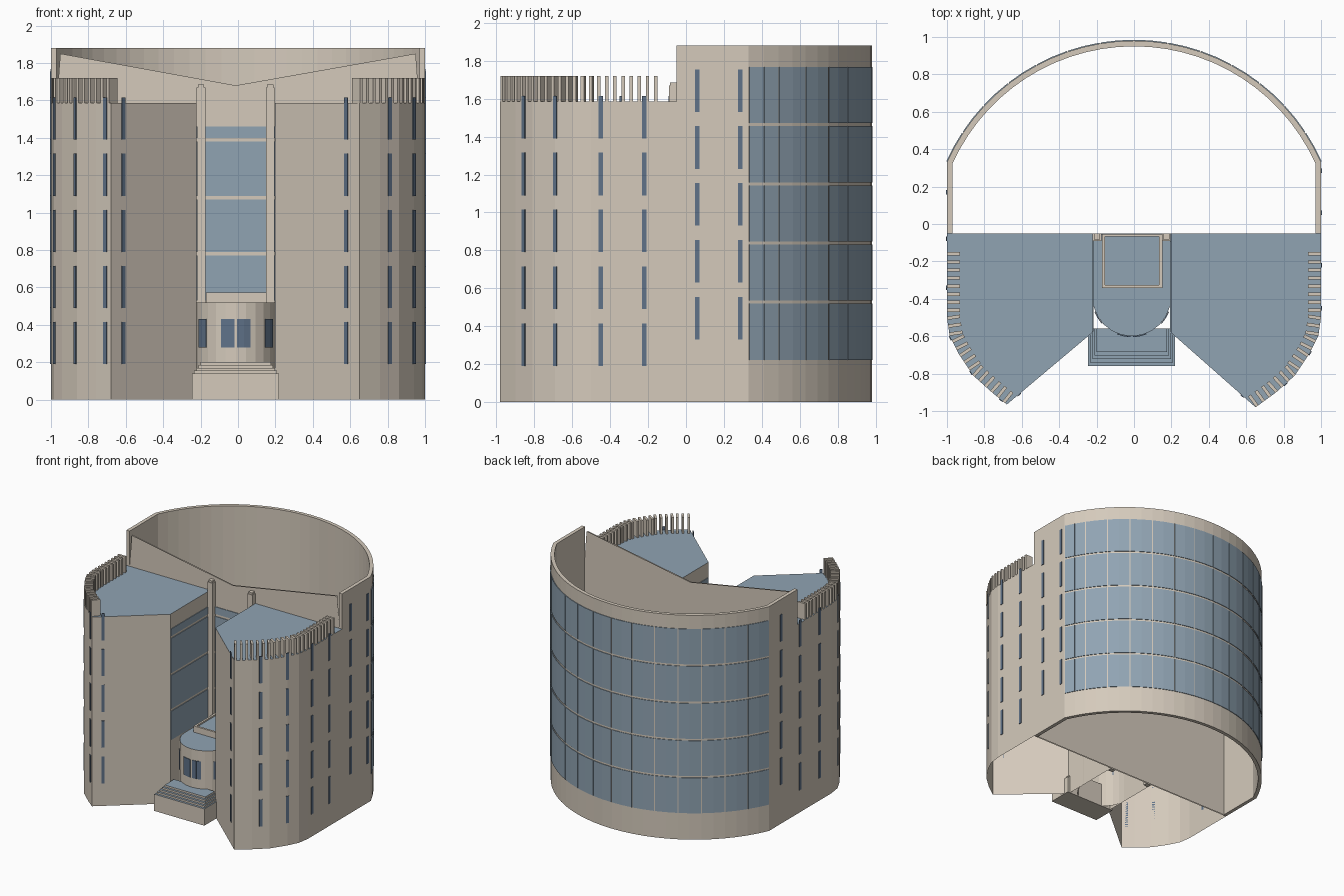
import bpy, math
from mathutils import Vector

if "Cube" in bpy.data.objects:
    bpy.data.objects.remove(bpy.data.objects["Cube"])


def material(name, rgb):
    m = bpy.data.materials.new(name)
    m.use_nodes = True
    m.diffuse_color = (*rgb, 1)
    m.node_tree.nodes["Principled BSDF"].inputs["Base Color"].default_value = (*rgb, 1)
    return m


STONE = material("warm stone", (0.66, 0.59, 0.50))
GLASS = material("blue glass and roofing", (0.28, 0.37, 0.45))
DARK = material("dark window blue", (0.115, 0.17, 0.25))


class Part:
    """Collects simple solids into one named object."""

    def __init__(self, name, *mats):
        self.name, self.mats = name, mats
        self.verts, self.faces, self.slots = [], [], []

    def face(self, pts, slot=0):
        n = len(self.verts)
        self.verts += [tuple(p) for p in pts]
        self.faces.append(range(n, n + len(pts)))
        self.slots.append(slot)

    def prism(self, pts, z0, z1, top=0, bottom=True, skip=()):
        # pts run counter-clockwise seen from above
        lo = [(p[0], p[1], z0) for p in pts]
        hi = [(p[0], p[1], z1) for p in pts]
        for i in range(len(pts)):
            j = (i + 1) % len(pts)
            if i not in skip:
                self.face([lo[i], lo[j], hi[j], hi[i]])
        self.face(hi, top)
        if bottom:
            self.face(lo[::-1])

    def box(self, x0, x1, y0, y1, z0, z1, top=0):
        self.prism([(x0, y0), (x1, y0), (x1, y1), (x0, y1)], z0, z1, top)

    def plate(self, a, b, z0, z1, t=0.005):
        # thin panel standing on the outer side of the line a-b
        a, b = Vector(a), Vector(b)
        d = (b - a).normalized()
        out = Vector((d.y, -d.x)) * t
        self.prism([a + out, b + out, b, a], z0, z1)

    def build(self):
        me = bpy.data.meshes.new(self.name)
        me.from_pydata(self.verts, [], [list(f) for f in self.faces])
        for m in self.mats:
            me.materials.append(m)
        me.polygons.foreach_set("material_index", self.slots)
        me.update()
        ob = bpy.data.objects.new(self.name, me)
        bpy.context.collection.objects.link(ob)
        return ob


FRONT, ROOF, TOP = -0.05, 1.585, 1.88
R, CY, WALL = 1.094, -0.114, 0.03
COLS, ROWS = 14, 5


def arc(radius, half_width, n):
    a = math.asin(half_width / radius)
    return [(radius * math.sin(a - 2 * a * i / n), CY + radius * math.cos(a - 2 * a * i / n))
            for i in range(n + 1)]


# Open drum wall at the back
outer = arc(R, 1.0, COLS * 2)
inner = arc(R - WALL, 1.0 - WALL, COLS * 2)
outline = [(1, FRONT)] + outer + [(-1, FRONT)]
lining = [(1 - WALL, FRONT)] + inner + [(-1 + WALL, FRONT)]
drum = Part("drum_wall", STONE)
for i in range(len(outline) - 1):
    drum.prism([outline[i], outline[i + 1], lining[i + 1], lining[i]], 0, TOP,
               skip=[k for k, keep in ((3, i == 0), (1, i == len(outline) - 2)) if not keep])
drum.build()

# Curtain glazing in a grid of curved panes
glazing = Part("curtain_glazing", GLASS)
pitch = (1.775 - 0.215) / ROWS
for r in range(ROWS):
    z0 = 0.215 + r * pitch
    for c in range(COLS):
        a, m, b = [Vector(p) for p in outer[2 * c:2 * c + 3]]
        glazing.plate(a.lerp(m, 0.04), m, z0 + 0.008, z0 + pitch - 0.008)
        glazing.plate(m, b.lerp(m, 0.04), z0 + 0.008, z0 + pitch - 0.008)
glazing.build()

# Notched screen wall between drum and wings
screen = Part("screen_wall", STONE)
shape = [(-0.97, 0), (0.97, 0), (0.97, ROOF), (0.95, 1.85), (-0.012, 1.68), (-0.95, 1.85), (-0.97, ROOF)]
screen.face([(x, FRONT, z) for x, z in shape])
screen.face([(x, FRONT + 0.01, z) for x, z in reversed(shape)])
screen.build()

# Wings: outlines from the inner court wall round the curved end to the drum
curve = [(0.76, -0.9), (0.86, -0.81), (0.94, -0.69), (0.985, -0.6), (1, -0.5)]
right_path = [(0.197, FRONT), (0.197, -0.58), (0.65, -0.98)] + curve + [(1, FRONT)]
left_path = [(-0.222, FRONT), (-0.222, -0.58), (-0.68, -0.965)] + [(-x, y) for x, y in curve] + [(-1, FRONT)]

LOW = [0.19 + 0.3 * i for i in range(5)]
HIGH = [0.33 + 0.3 * i for i in range(5)]
BANDS = [(0.53, 0.77), (0.79, 1.07), (1.09, 1.38), (1.4, 1.46)]


def locate(path, axis, value):
    """Point and direction where the outer wall crosses a coordinate."""
    for a, b in zip(path[1:], path[2:]):
        lo, hi = sorted((a[axis], b[axis]))
        if lo <= value <= hi and hi > lo:
            a, b = Vector(a), Vector(b)
            return a.lerp(b, (value - a[axis]) / (b[axis] - a[axis])), (b - a).normalized()


def slit(part, p, d, levels, side):
    a, b = p - d * 0.012, p + d * 0.012
    for z in levels:
        part.plate(*((a, b) if side > 0 else (b, a)), z, z + 0.225)


spots = {
    1: ([(0, 0.58)], [(0, 0.81), (0, 0.94), (1, -0.45), (1, -0.22)], [0.06, 0.285]),
    -1: ([(0, -0.615)], [(0, -0.71), (0, -0.87), (0, -0.98), (1, -0.34), (1, -0.08)], [0.17]),
}
for side, label, path in ((1, "left", right_path), (-1, "right", left_path)):
    ring = path if side > 0 else path[::-1]
    wing = Part(label + "_wing", STONE, GLASS)
    wing.prism(ring, 0, ROOF, top=1, bottom=False, skip=[len(ring) - 1])
    wing.build()

    # Narrow slit windows
    slits = Part(label + "_slit_windows", DARK)
    diagonal, curved, tall = spots[side]
    for axis, v in diagonal:
        slit(slits, *locate(path[:3], axis, v), LOW, side)
    for axis, v in curved:
        slit(slits, *locate(path[1:], axis, v), LOW, side)
    for y in tall:
        slit(slits, Vector((side, y)), Vector((0, 1)), HIGH, side)
    slits.build()

    # Court glazing on the inner wall
    court = Part(label + "_court_glazing", GLASS)
    a, b = (path[0][0], -0.09), (path[0][0], -0.575)
    for z0, z1 in BANDS:
        court.plate(*((a, b) if side > 0 else (b, a)), z0, z1)
    court.build()

    # Row of roof fins following the curved edge
    fins = Part(label + "_roof_fins", STONE)
    edge = [Vector((side, -0.15))] + [Vector(p) for p in path[2:-1][::-1]]
    carry = 0.01
    for p, q in zip(edge, edge[1:]):
        d, length = (q - p).normalized(), (q - p).length
        inward = Vector((-d.y, d.x)) * (-side)
        while carry < length:
            c = p + d * carry
            w = d * 0.009
            quad = [c - w, c + w, c + w + inward * 0.07, c - w + inward * 0.07]
            fins.prism(quad if side < 0 else quad[::-1], ROOF, 1.72)
            carry += 0.043
        carry -= length
    fins.build()

    # Slender post beside the court window
    x0, x1 = (0.15, 0.196) if side > 0 else (-0.221, -0.175)
    post = Part(label + "_post", STONE)
    post.box(x0, x1, -0.09, FRONT, 0, 1.67)
    post.box(x0 + 0.006, x1 - 0.006, -0.084, FRONT, 1.67, 1.685)
    post.build()

# Court window on the screen wall
window = Part("court_window", GLASS)
for z0, z1 in BANDS:
    window.plate((-0.175, FRONT), (0.15, FRONT), z0, z1)
window.build()

# Rounded entrance hall
CX, HY, HR = -0.012, -0.39, 0.21


def on_hall(deg):
    t = math.radians(deg)
    return (CX + HR * math.sin(t), HY - HR * math.cos(t))


hall = Part("entrance_hall", STONE, GLASS)
bow = [on_hall(-90 + 15 * i) for i in range(13)]
hall.prism([(CX - HR, FRONT)] + bow + [(CX + HR, FRONT)], 0, 0.52, top=1, bottom=False)
hall.build()

doors = Part("entrance_windows", DARK)
for start, end in ((-68, -48), (-22, -2), (2, 22), (48, 68)):
    mid = (start + end) / 2
    for a, b in ((start, mid), (mid, end)):
        doors.plate(on_hall(a), on_hall(b), 0.28, 0.43)
doors.build()

# Raised skylight with a stone rim
sky = Part("skylight", STONE, GLASS)
sky.box(-0.155, 0.135, -0.325, FRONT, 0.52, 0.56, top=1)
sky.box(-0.172, -0.155, -0.342, FRONT, 0.52, 0.572)
sky.box(0.135, 0.152, -0.342, FRONT, 0.52, 0.572)
sky.box(-0.155, 0.135, -0.342, -0.325, 0.52, 0.572)
sky.box(-0.155, 0.135, -0.067, FRONT, 0.52, 0.572)
sky.build()

# Entrance steps, each smaller than the one below
steps = Part("entrance_steps", STONE, GLASS)
for i in range(5):
    inset = 0.011 * i
    steps.box(-0.245 + inset, 0.22 - inset, -0.76 + 0.019 * i, -0.56,
              0 if i == 0 else 0.125 + 0.015 * i, 0.14 + 0.015 * i, top=1)
steps.build()
